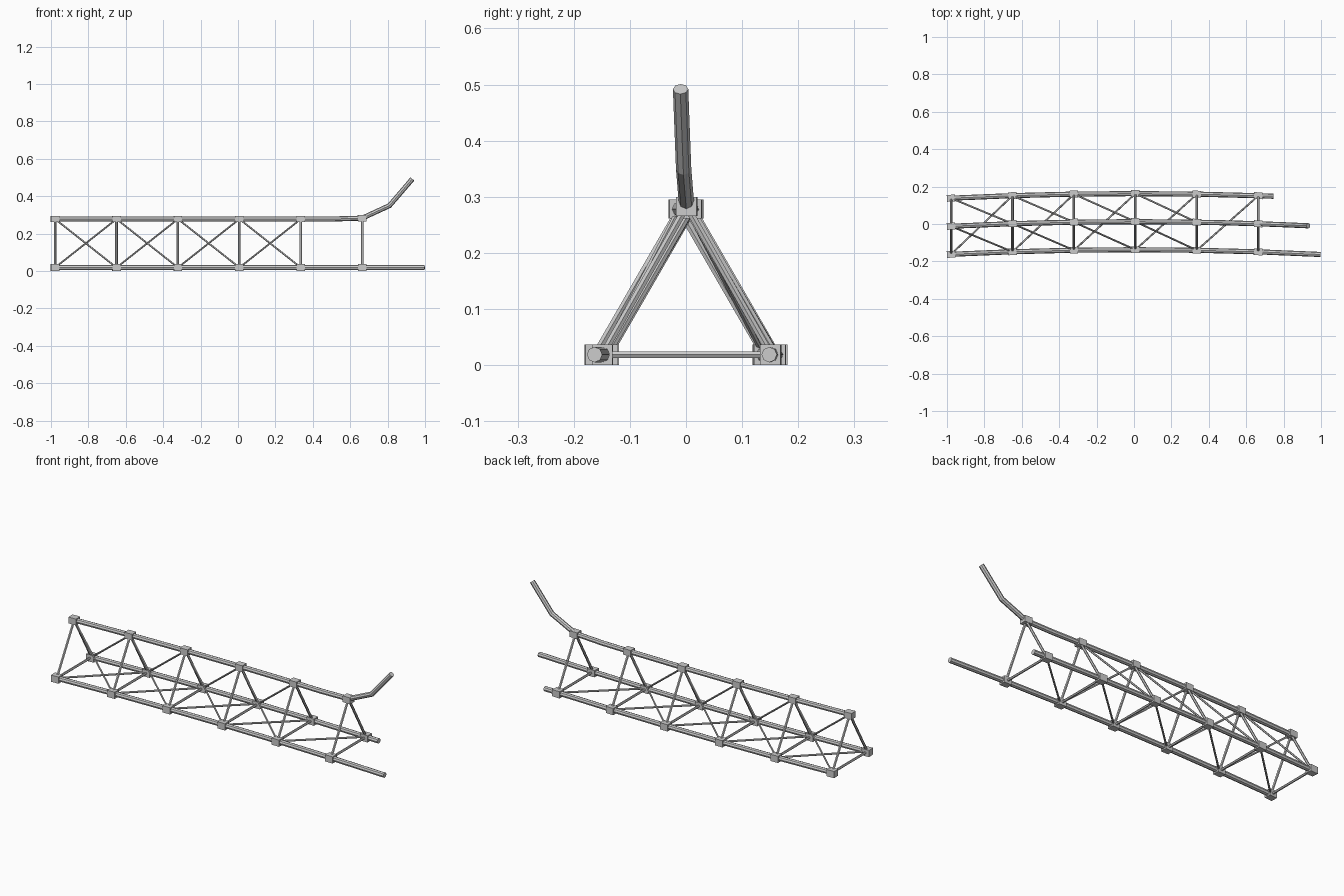
import bpy
from math import atan2
from mathutils import Vector

if "Cube" in bpy.data.objects:
    bpy.data.objects.remove(bpy.data.objects["Cube"])

NODES = [-0.978 + 0.3285 * i for i in range(6)]
Z_LOW, Z_TOP = 0.0187, 0.278


def bow(x):
    # gentle sideways bend of the whole boom
    return 0.0125 - 0.0255 * x * x


def tube(name, paths, radius, res):
    cu = bpy.data.curves.new(name, 'CURVE')
    cu.dimensions = '3D'
    cu.bevel_depth = radius
    cu.bevel_resolution = res
    cu.use_fill_caps = True
    for pts in paths:
        sp = cu.splines.new('POLY')
        sp.use_smooth = False
        sp.points.add(len(pts) - 1)
        for p, co in zip(sp.points, pts):
            p.co = (*co, 1)
    ob = bpy.data.objects.new(name, cu)
    bpy.context.collection.objects.link(ob)
    bpy.ops.object.select_all(action='DESELECT')
    bpy.context.view_layer.objects.active = ob
    ob.select_set(True)
    bpy.ops.object.convert(target='MESH')


def chord_point(x, y, z):
    return Vector((x, y + bow(x), z))


front = [chord_point(x, -0.15, Z_LOW) for x in NODES]
back = [chord_point(x, 0.15, Z_LOW) for x in NODES]
top = [chord_point(x, 0, Z_TOP) for x in NODES]
top[-1].z = 0.283

# three main chords, broken off at different lengths
tube("front_chord", [front + [chord_point(0.998, -0.15, Z_LOW)]], 0.0137, 2)
tube("back_chord", [back + [chord_point(0.745, 0.15, Z_LOW)]], 0.0137, 2)
bent = [chord_point(x, 0, z) for x, z in ((0.81, 0.35), (0.932, 0.492))]
tube("bent_top_chord",
     [top[:-1] + [chord_point(0.5, 0, Z_TOP), top[-1]] + bent], 0.0137, 2)

# triangular frames at every joint
tube("cross_bars", list(zip(front, back)), 0.0065, 1)
tube("front_posts", list(zip(front, top)), 0.0068, 1)
tube("back_posts", list(zip(back, top)), 0.0068, 1)

# diagonals: the last bay keeps only its floor brace
tube("floor_diagonals", list(zip(front[:-1], back[1:])), 0.005, 1)
tube("front_diagonals", list(zip(top[:4], front[1:5])), 0.005, 1)
tube("back_diagonals", list(zip(back[:4], top[1:5])), 0.005, 1)

# joint blocks
for label, joints in (("front", front), ("back", back), ("top", top)):
    for p in joints:
        bpy.ops.mesh.primitive_cube_add(
            size=1, location=p, rotation=(0, 0, atan2(-0.051 * p.x, 1)))
        ob = bpy.context.object
        ob.name = label + "_joint_block"
        ob.scale = (0.045, 0.0365, 0.0365 if label != "top" else 0.034)
